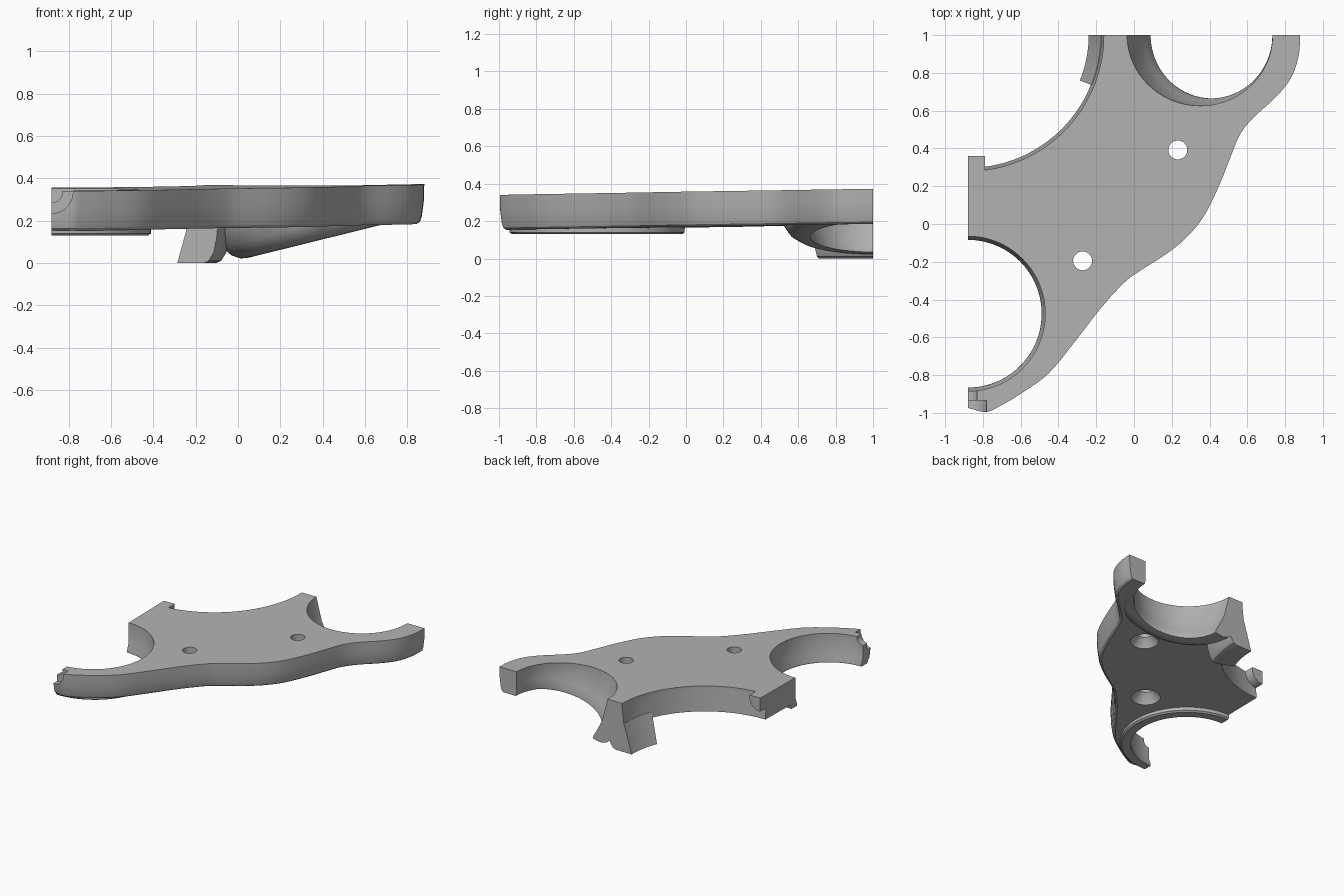
import bpy, bmesh
from math import sin, cos, pi, radians
from mathutils import Vector, Matrix

old = bpy.data.objects.get("Cube")
if old:
    bpy.data.objects.remove(old)

grey = bpy.data.materials.new("plain grey")
grey.use_nodes = True
grey.diffuse_color = (0.45, 0.45, 0.45, 1)
grey.node_tree.nodes["Principled BSDF"].inputs["Base Color"].default_value = (0.45, 0.45, 0.45, 1)


def loft(name, rings):
    """Closed solid through rings of equal length."""
    bm = bmesh.new()
    rows = [[bm.verts.new(p) for p in ring] for ring in rings]
    n = len(rows[0])
    for a, b in zip(rows, rows[1:]):
        for i in range(n):
            j = (i + 1) % n
            bm.faces.new((a[i], a[j], b[j], b[i]))
    bm.faces.new(rows[0])
    bm.faces.new(rows[-1])
    bmesh.ops.recalc_face_normals(bm, faces=bm.faces)
    mesh = bpy.data.meshes.new(name)
    bm.to_mesh(mesh)
    bm.free()
    mesh.materials.append(grey)
    obj = bpy.data.objects.new(name, mesh)
    bpy.context.collection.objects.link(obj)
    return obj


def lathe(name, profile, centre, axis=(0, 0, 1), segs=96):
    """Solid of revolution from (radius, height) pairs."""
    mat = Matrix.Translation(centre) @ Vector(axis).to_track_quat('Z', 'Y').to_matrix().to_4x4()
    return loft(name, [[mat @ Vector((r * cos(2 * pi * i / segs), r * sin(2 * pi * i / segs), h))
                        for i in range(segs)] for r, h in profile])


def top_z(x, y):
    return 0.356 + 0.013 * y + 0.004 * x


def spline(pts, steps=5):
    """Smooth curve through the points."""
    pts = [Vector(p) for p in pts]
    out = []
    for i in range(len(pts) - 1):
        a, b, c, d = pts[max(i - 1, 0)], pts[i], pts[i + 1], pts[min(i + 2, len(pts) - 1)]
        for k in range(steps):
            t = k / steps
            out.append(b + (c - a) * t / 2 + (2 * a - 5 * b + 4 * c - d) * t * t / 2
                       + (3 * b - a - 3 * c + d) * t ** 3 / 2)
    return out + [pts[-1]]


# Wavy outer edge, from the rear left arm to the front right arm
edge = spline([(0.88, 1.06), (0.88, 0.98), (0.87, 0.88), (0.83, 0.77), (0.75, 0.67), (0.63, 0.56),
               (0.56, 0.47), (0.51, 0.35), (0.45, 0.2), (0.37, 0.04), (0.28, -0.07), (0.17, -0.16),
               (0.03, -0.25), (-0.05, -0.31), (-0.17, -0.44), (-0.31, -0.62), (-0.45, -0.79),
               (-0.6, -0.9), (-0.72, -0.97), (-0.79, -0.997), (-0.88, -0.98), (-0.95, -0.965)])


def outline(inset, drop):
    """Plate contour moved inward by inset, at a depth below the top surface."""
    ring = []
    for i, p in enumerate(edge):
        t = (edge[min(i + 1, len(edge) - 1)] - edge[max(i - 1, 0)]).normalized()
        ring.append(p + Vector((t.y, -t.x)) * inset)
    ring += [Vector((-0.95, 0)), Vector((-0.95, 1.06))]
    return [(p.x, p.y, top_z(p.x, p.y) - drop) for p in ring]


# Main plate with drafted sides and a softened lower edge
plate = loft("bracket_plate", [outline(0, -0.02), outline(0.003, 0.08), outline(0.012, 0.15),
                               outline(0.02, 0.175), outline(0.035, 0.187)])

# Round openings
A = Vector((-0.88, -0.475, 0))
B = Vector((0.412, 1.0, 0.12))
C = Vector((-0.88, 1.0, 0))
tilt = Vector((-0.24, 0, 0.97))

# Shallow lip under the front opening
lip = lathe("lower_lip", [(0.455, 0.13), (0.468, 0.14), (0.47, 0.25)], A)
# Deep tilted collar under the rear opening
collar = lathe("tilted_collar", [(0.37, -0.005), (0.41, 0.0), (0.45, 0.025), (0.48, 0.07),
                                 (0.495, 0.13), (0.5, 0.25)], B, tilt)

cutters = [
    lathe("front_opening", [(0.386, 0.0), (0.392, 0.15), (0.41, 0.2), (0.41, 0.5)], A),
    lathe("rear_opening", [(0.335, -0.3), (0.335, 0.02), (0.35, 0.07), (0.373, 0.17),
                           (0.378, 0.5)], B, tilt),
    lathe("side_opening", [(0.70, -0.1), (0.703, 0.18), (0.72, 0.33), (0.72, 0.5)], C, segs=160),
    lathe("arm_pocket", [(0.1, 0), (0.1, 0.2)], (-0.88, -0.935, 0.335), (0, -1, 0), 48),
    lathe("arm_pocket_step", [(0.05, 0), (0.05, 0.2)], (-0.88, -0.8, 0.335), (0, -1, 0), 48),
]
# Screw holes, countersunk from below
for x, y in ((0.232, 0.392), (-0.272, -0.195)):
    cutters.append(lathe("screw_hole", [(0.115, 0.14), (0.095, 0.185), (0.05, 0.235), (0.05, 0.5)],
                         (x, y, 0), segs=48))

# Foot swept round the side opening
section = [(0.705, 0.22), (0.64, 0.0), (0.775, 0.0), (0.8, 0.01), (0.825, 0.05), (0.84, 0.12), (0.85, 0.22)]
foot = loft("foot", [[(C.x + r * cos(a), C.y + r * sin(a), z) for r, z in section]
                     for a in (radians(-22 + 2 * k) for k in range(14))])

# Rounded tongue on the left end
tongue = lathe("end_tongue", [(0.092, 0), (0.092, 0.2)], (-0.88, 0.16, 0.345), (0, 1, 0), 48)

# Limits of the whole piece
bounds = loft("outline_bounds", [outline(-0.004, 0), outline(-0.004, 0.5)])
box = loft("end_bounds", [[(-0.88, -1.2, z), (1.2, -1.2, z), (1.2, 1, z), (-0.88, 1, z)] for z in (-0.3, 0.8)])


def combine(tool, operation):
    mod = plate.modifiers.new(tool.name, 'BOOLEAN')
    mod.operation = operation
    mod.solver = 'EXACT'
    mod.object = tool
    bpy.context.view_layer.objects.active = plate
    bpy.ops.object.modifier_apply(modifier=mod.name)
    bpy.data.objects.remove(tool)


for part in (lip, collar):
    combine(part, 'UNION')
for cutter in cutters:
    combine(cutter, 'DIFFERENCE')
for part in (foot, tongue):
    combine(part, 'UNION')
for limit in (bounds, box):
    combine(limit, 'INTERSECT')

bpy.ops.object.select_all(action='DESELECT')
plate.select_set(True)
bpy.context.view_layer.objects.active = plate
bpy.ops.object.shade_smooth_by_angle(angle=radians(30))
